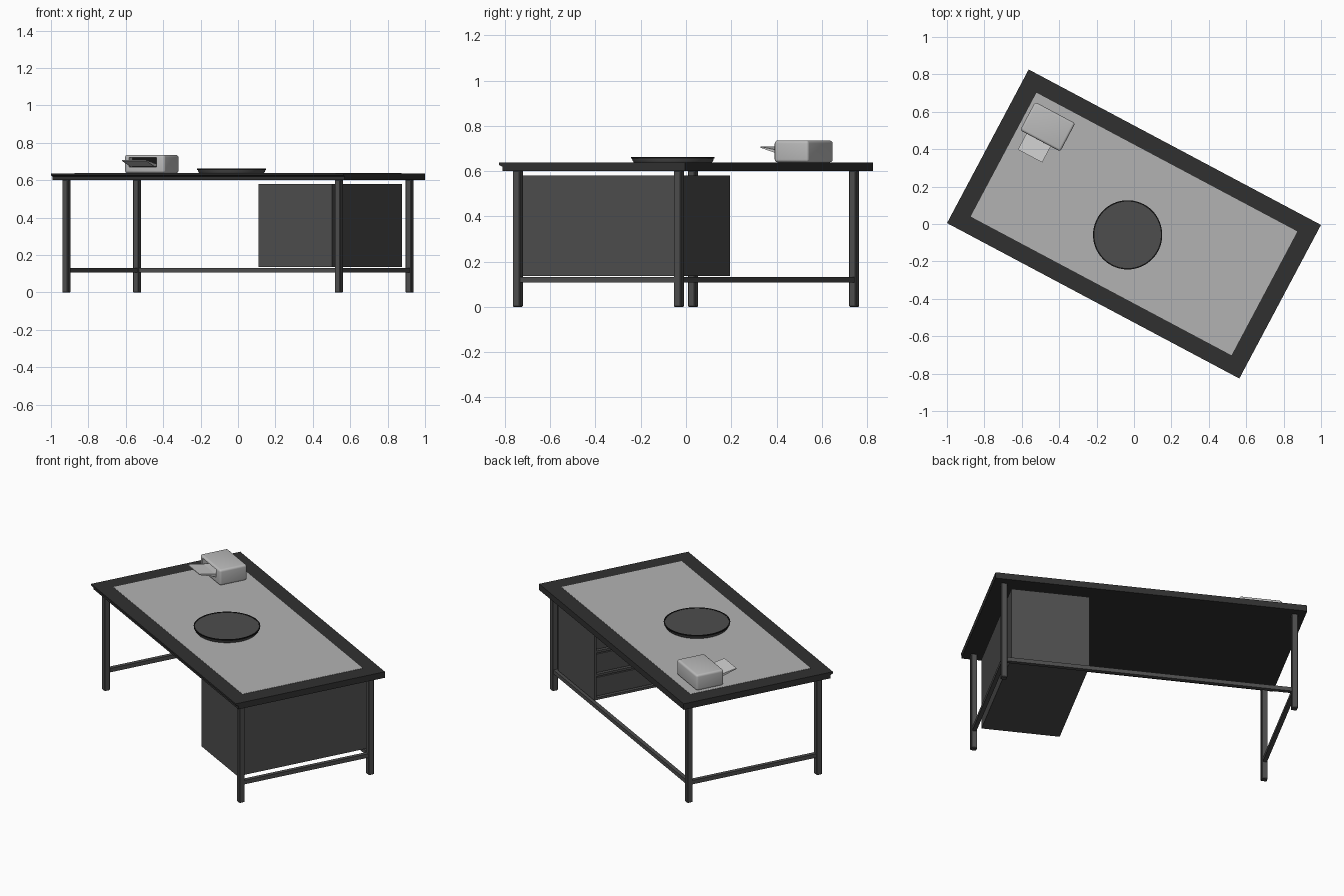
import bpy, bmesh, math

if "Cube" in bpy.data.objects:
    bpy.data.objects.remove(bpy.data.objects["Cube"])

ANGLE = math.radians(-28)   # the whole desk is turned about z


def mat(name, v):
    m = bpy.data.materials.new(name)
    m.diffuse_color = (v, v, v, 1)
    m.use_nodes = True
    m.node_tree.nodes["Principled BSDF"].inputs["Base Color"].default_value = m.diffuse_color
    return m


FRAME = mat("dark_top", 0.03)
METAL = mat("dark_metal", 0.075)
BLACK = mat("black", 0.008)
INLAY = mat("inlay_grey", 0.45)
SHELL = mat("shell_grey", 0.5)
PAPER = mat("paper", 0.85)


def finish(name, bm, material, smooth=False):
    bmesh.ops.recalc_face_normals(bm, faces=bm.faces)
    me = bpy.data.meshes.new(name)
    bm.to_mesh(me)
    bm.free()
    me.materials.append(material)
    if smooth:
        for p in me.polygons:
            p.use_smooth = True
        me.set_sharp_from_angle(angle=math.radians(35))
    ob = bpy.data.objects.new(name, me)
    ob.rotation_euler.z = ANGLE
    bpy.context.collection.objects.link(ob)
    return ob


def box(name, x, y, z, material, bevel=0.0, segments=1):
    """Box from (min, max) ranges in desk coordinates."""
    bm = bmesh.new()
    bmesh.ops.create_cube(bm, size=1)
    for v in bm.verts:
        v.co = [r[0] + (c + 0.5) * (r[1] - r[0]) for c, r in zip(v.co, (x, y, z))]
    if bevel:
        bmesh.ops.bevel(bm, geom=bm.edges[:], offset=bevel, segments=segments,
                        profile=0.5, affect='EDGES')
    return finish(name, bm, material, segments > 1)


def extrude_x(name, profile, x0, x1, material):
    """Closed (y, z) profile swept along the desk's length."""
    bm = bmesh.new()
    face = bm.faces.new([bm.verts.new((x0, y, z)) for y, z in profile])
    new = bmesh.ops.extrude_face_region(bm, geom=[face])["geom"]
    verts = [g for g in new if isinstance(g, bmesh.types.BMVert)]
    bmesh.ops.translate(bm, verts=verts, vec=(x1 - x0, 0, 0))
    return finish(name, bm, material)


def lathe(name, profile, centre, material, steps=64):
    """Closed-at-axis (radius, z) profile spun about z."""
    bm = bmesh.new()
    vs = [bm.verts.new((r, 0, z)) for r, z in profile]
    es = [bm.edges.new(p) for p in zip(vs, vs[1:])]
    bmesh.ops.spin(bm, geom=vs + es, axis=(0, 0, 1), cent=(0, 0, 0),
                   steps=steps, angle=math.tau)
    bmesh.ops.remove_doubles(bm, verts=bm.verts, dist=1e-5)
    bmesh.ops.translate(bm, verts=bm.verts, vec=(*centre, 0))
    return finish(name, bm, material, True)


# Desk top with an overhanging front lip, and its pale inlay
extrude_x("desk_top", [(0.465, 0.6), (0.465, 0.637), (-0.465, 0.637),
                       (-0.465, 0.627), (-0.449, 0.620), (-0.449, 0.6)],
          -0.885, 0.885, FRAME)
box("top_inlay", (-0.79, 0.79), (-0.375, 0.375), (0.63, 0.6385), INLAY)

# Legs and low stretchers
LX, LY, H = 0.825, 0.403, 0.0172
for sx, side in ((-1, "left"), (1, "right")):
    for sy, end in ((-1, "front"), (1, "back")):
        box(f"{end}_{side}_leg", (sx * LX - H, sx * LX + H),
            (sy * LY - H, sy * LY + H), (0, 0.602), METAL, 0.003)
    box(f"{side}_stretcher", (sx * LX - 0.012, sx * LX + 0.012),
        (-LY, LY), (0.107, 0.131), METAL)
box("back_stretcher", (-LX, LX), (LY - 0.012, LY + 0.012), (0.107, 0.131), METAL)

# Drawer cabinet: open carcass facing the knee space, three drawers
CX, CY, CZ, T = (0.337, 0.781), (-0.4, 0.4), (0.136, 0.58), 0.014
box("cabinet_body", (CX[0] + 0.03, CX[1]), CY, CZ, METAL)
fx = (CX[0], CX[0] + 0.031)
for name, y in (("front", (CY[0], CY[0] + T)), ("back", (CY[1] - T, CY[1]))):
    box(f"cabinet_{name}_rim", fx, y, CZ, METAL)
pitch = (CZ[1] - CZ[0] - T) / 3
for i in range(4):
    z = CZ[0] + i * pitch
    box(f"cabinet_rail_{i}", fx, (CY[0] + T, CY[1] - T), (z, z + T), METAL)
    if i < 3:
        box(f"drawer_front_{i}", (CX[0] + 0.012, CX[0] + 0.031),
            (CY[0] + T + 0.004, CY[1] - T - 0.004),
            (z + T + 0.004, z + pitch - 0.012), METAL)

# Round disc near the middle, with a thin black rim
C, S = math.cos(ANGLE), math.sin(ANGLE)
px, py = -0.034, -0.058
centre = (C * px + S * py, -S * px + C * py)
lathe("round_disc", [(0, 0.637), (0.172, 0.637), (0.178, 0.645),
                     (0.182, 0.661), (0, 0.661)], centre, METAL)
lathe("disc_rim", [(0.178, 0.655), (0.184, 0.655), (0.185, 0.663),
                   (0.178, 0.663), (0.178, 0.655)], centre, BLACK)

# Small printer: rounded shell with a front slot and a tilted paper tray
body = box("printer_body", (-0.773, -0.53), (0.157, 0.328), (0.6385, 0.735),
           SHELL, 0.013, 4)
cutter = box("slot_cutter", (-0.745, -0.578), (0.1, 0.205), (0.672, 0.722), BLACK)
cutter.hide_render = True
cutter.hide_viewport = True
cut = body.modifiers.new("slot", 'BOOLEAN')
cut.object = cutter
cut.operation = 'DIFFERENCE'
cut.solver = 'EXACT'
box("slot_lining", (-0.745, -0.578), (0.2, 0.206), (0.672, 0.722), BLACK)
extrude_x("paper_tray", [(0.06, 0.708), (0.06, 0.703), (0.157, 0.673),
                         (0.2, 0.673), (0.2, 0.686), (0.157, 0.690)],
          -0.735, -0.588, PAPER)
